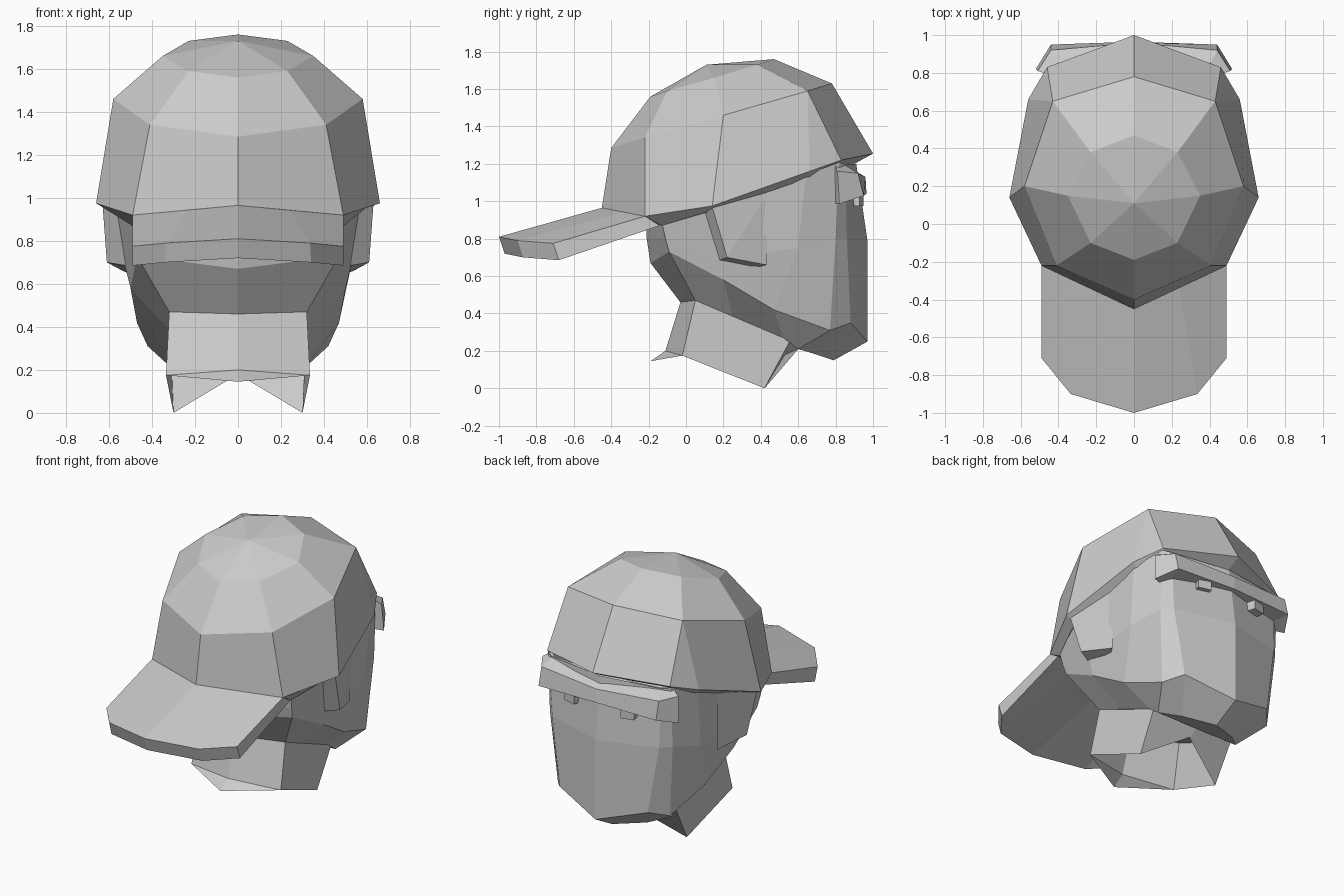
import bpy
import bmesh
from mathutils import Vector

default = bpy.data.objects.get("Cube")
if default:
    bpy.data.objects.remove(default, do_unlink=True)

clay = bpy.data.materials.new("clay_grey")
clay.use_nodes = True
grey = (0.6, 0.6, 0.6, 1)
clay.diffuse_color = grey
clay.node_tree.nodes["Principled BSDF"].inputs["Base Color"].default_value = grey


def finish(name, bm):
    """Weld, orient and turn a bmesh into a flat shaded object."""
    bmesh.ops.remove_doubles(bm, verts=bm.verts, dist=0.0005)
    bmesh.ops.recalc_face_normals(bm, faces=bm.faces)
    mesh = bpy.data.meshes.new(name)
    bm.to_mesh(mesh)
    bm.free()
    mesh.materials.append(clay)
    obj = bpy.data.objects.new(name, mesh)
    bpy.context.collection.objects.link(obj)
    return obj


def mirrored_loft(name, rows):
    """Skin consecutive rows of points on the left half and mirror them."""
    bm = bmesh.new()
    for side in (1, -1):
        for row, following in zip(rows, rows[1:]):
            for i in range(len(row) - 1):
                corners = []
                for point in (row[i], row[i + 1], following[i + 1], following[i]):
                    if point not in corners:
                        corners.append(point)
                if len(corners) > 2:
                    verts = [bm.verts.new((side * x, y, z)) for x, y, z in corners]
                    bm.faces.new(verts[::side])
    return finish(name, bm)


# Cap crown: apex, three rings from brim to nape, then the turned-in rim
apex = (0, .11, 1.73)
crown_ring = [(0, -.19, 1.56), (.23, -.10, 1.59), (.35, .15, 1.66),
              (.23, .38, 1.73), (.23, .38, 1.73), (0, .47, 1.76)]
middle_ring = [(0, -.40, 1.285), (.41, -.22, 1.34), (.58, .20, 1.46),
               (.43, .65, 1.59), (.43, .65, 1.59), (0, .78, 1.63)]
outer_ring = [(0, -.45, .965), (.49, -.22, .92), (.66, .14, .975),
              (.56, .66, 1.16), (.46, .83, 1.22), (0, 1, 1.255)]
inner_ring = [(0, -.24, .93), (.49, -.13, .87), (.59, .14, .95),
              (.52, .66, 1.12), (.43, .81, 1.2), (0, .9, 1.2)]
mirrored_loft("cap_crown", [[apex] * len(crown_ring), crown_ring, middle_ring,
                            outer_ring, inner_ring])

# Cap brim: upper root, upper edge, lower edge, lower root
mirrored_loft("cap_brim", [
    [(0, -.45, .965), (.24, -.335, .943), (.49, -.22, .92), (.49, -.22, .92)],
    [(0, -1, .81), (.335, -.90, .79), (.49, -.71, .775), (.49, -.22, .92)],
    [(0, -.97, .72), (.34, -.87, .70), (.49, -.68, .685), (.49, -.14, .87)],
    [(0, -.22, .9), (.24, -.18, .885), (.49, -.14, .87), (.49, -.14, .87)],
])

# Head: columns from under the cap down to the jaw, from nape round to face
columns = [
    [(0, -.21, .95), (0, -.21, .8), (0, -.19, .67), (0, -.03, .46)],
    [(.49, -.13, .89), (.48, -.11, .8), (.47, -.09, .73), (.32, .05, .47)],
    [(.58, .15, .96), (.53, .2, .7), (.5, .2, .58), (.32, .25, .385)],
    [(.54, .64, 1.14), (.53, .6, .75), (.47, .47, .42), (.31, .52, .27)],
    [(.46, .82, 1.21), (.46, .8, .8), (.42, .77, .31), (.31, .6, .21)],
    [(.41, .85, 1.2), (.4, .86, .8), (.33, .88, .35), (.2, .7, .18)],
    [(0, .91, 1.2), (0, .97, .79), (0, .97, .25), (0, .79, .15)],
]
# Close the underside of the jaw towards the centre line
for column in columns:
    x, y, z = column[-1]
    column.append((0, y, z))
mirrored_loft("head", columns)

# Neck: open tube with a flared collar point and two low side tips
mirrored_loft("neck", [
    [(0, -.03, .46), (0, -.11, .2), (0, -.19, .145)],
    [(.32, .05, .47), (.335, -.02, .175), (.335, -.02, .175)],
    [(.31, .56, .26), (.30, .42, 0), (.30, .42, 0)],
    [(0, .6, .21), (0, .53, .18), (0, .53, .18)],
])

# Ears: wedges that merge backwards into the cheeks
cheek_top = (.55, .45, 1.06)
mirrored_loft("ears", [
    [cheek_top] * 3,
    [(.63, .14, .97), (.61, .22, .70), (.535, .43, .66)],
    [(.54, .09, .93), (.52, .18, .685), (.5, .37, .645)],
])

# Brow band: closed cross sections from the middle to the temple
sections = [
    [(0, .85, 1.18), (0, .96, 1.13), (0, .965, 1.04), (0, .85, 1.04)],
    [(.4, .84, 1.2), (.44, .92, 1.15), (.44, .95, 1.03), (.4, .84, 1.01)],
    [(.45, .79, 1.2), (.51, .81, 1.16), (.52, .82, .985), (.44, .79, .99)],
]
for section in sections:
    section.append(section[0])
end = sections[-1]
middle = tuple(sum((Vector(p) for p in end[:-1]), Vector()) / 4)
sections.append([middle] * len(end))
mirrored_loft("brow_band", sections)

# Eyes: small tabs under the brow, turned with the face
for side, label in ((1, "left"), (-1, "right")):
    bm = bmesh.new()
    bmesh.ops.create_cube(bm, size=1)
    bmesh.ops.scale(bm, vec=(.09, .06, .06), verts=bm.verts)
    eye = finish(label + "_eye", bm)
    eye.location = (side * .21, .91, 1.005)
    eye.rotation_euler.z = side * -.25
